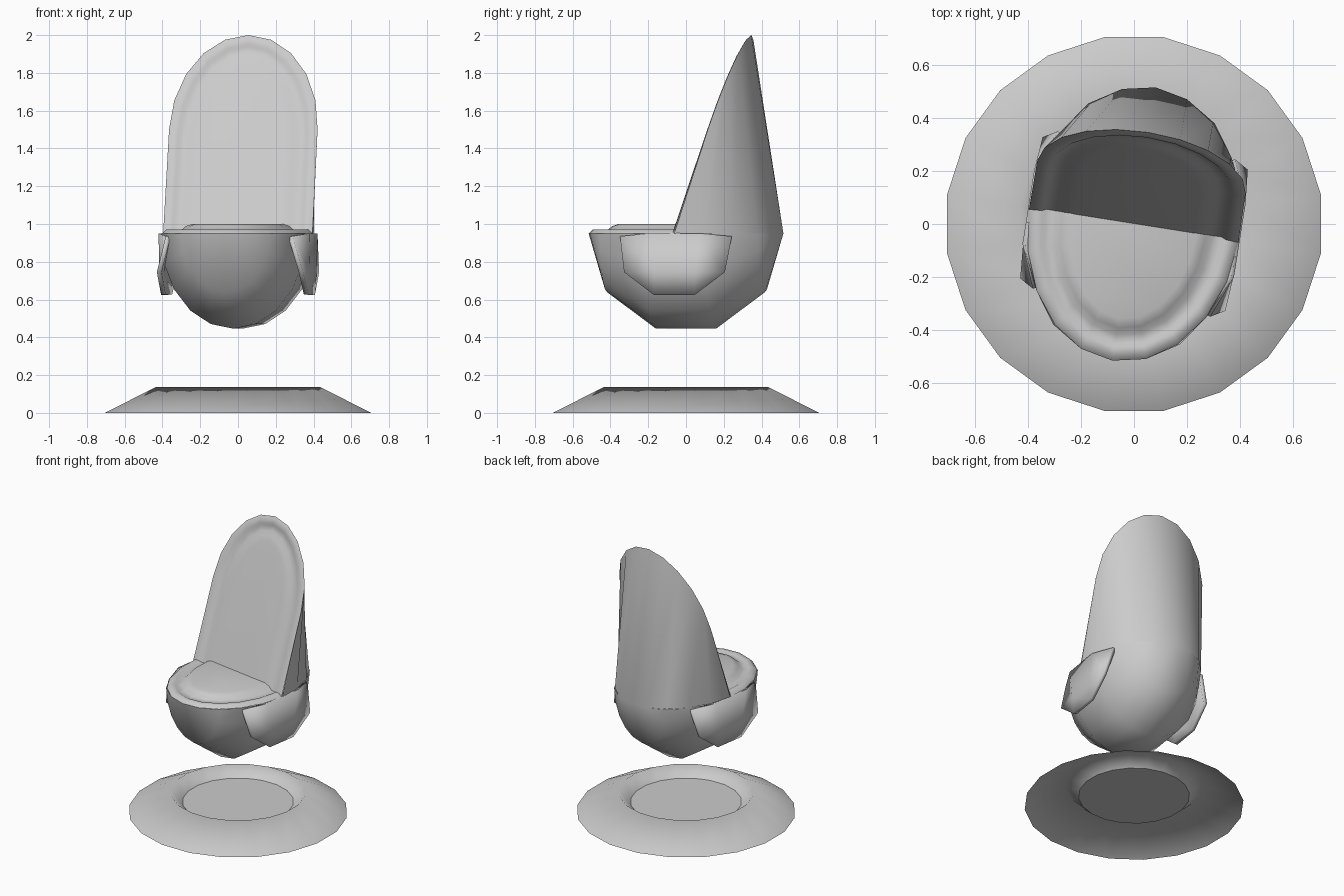
import bpy, bmesh, math
from mathutils import Vector

if "Cube" in bpy.data.objects:
    bpy.data.objects.remove(bpy.data.objects["Cube"])

TURN = math.radians(-9)          # the whole model is swivelled slightly
RX, RY, RIM = 0.40, 0.522, 0.95  # half width, half depth, rim height
SEAT = 0.97
SLOPE = 2.943                    # steepness of the backrest plane
STEP = math.pi / 10

grey = bpy.data.materials.new("light grey")
grey.use_nodes = True
grey.diffuse_color = (0.6, 0.6, 0.6, 1)
grey.node_tree.nodes["Principled BSDF"].inputs["Base Color"].default_value = (0.6, 0.6, 0.6, 1)


def finish(name, bm, angle):
    bmesh.ops.remove_doubles(bm, verts=bm.verts, dist=0.0005)
    bmesh.ops.recalc_face_normals(bm, faces=bm.faces)
    mesh = bpy.data.meshes.new(name)
    bm.to_mesh(mesh)
    bm.free()
    mesh.materials.append(grey)
    obj = bpy.data.objects.new(name, mesh)
    bpy.context.collection.objects.link(obj)
    obj.rotation_euler.z = TURN
    bpy.ops.object.select_all(action='DESELECT')
    obj.select_set(True)
    bpy.context.view_layer.objects.active = obj
    bpy.ops.object.shade_smooth_by_angle(angle=math.radians(angle))
    return obj


def loft(bm, rings, closed):
    rows = [[bm.verts.new(p) for p in ring] for ring in rings]
    n = len(rows[0])
    for a, b in zip(rows, rows[1:]):
        for i in range(n if closed else n - 1):
            j = (i + 1) % n
            bm.faces.new((a[i], a[j], b[j], b[i]))
    return rows


def circle(radius, z):
    return [(radius * math.cos(i * STEP), radius * math.sin(i * STEP), z) for i in range(20)]


# Floor base: a thin sloping ring that dips to a disc in the middle
bm = bmesh.new()
loft(bm, [circle(r, z) for r, z in ((0.714, 0), (0.438, 0.138), (0.362, 0.07))], True)
base = finish("base_ring", bm, 80)
if base.data.polygons[0].normal.z < 0:
    base.data.flip_normals()
bm = bmesh.new()
bm.faces.new([bm.verts.new(p) for p in circle(0.362, 0.07)])
finish("base_disc", bm, 30)


# Outlines of the seat front and of the arched backrest, as (x, y)
turns = [(math.cos(i * STEP), math.sin(i * STEP)) for i in range(11)]
seat_edge = [(RX * c, -RY * s) for c, s in turns]
back_edge = [(0.398 * c, (1.5 + 0.5 * s - SEAT) / SLOPE) for c, s in turns]

# Pod body: rounded bowl with a back wall rising to the arched edge
bm = bmesh.new()
for lat in range(6):
    a = lat * math.pi / 5
    for c, s in turns:
        bm.verts.new((0.412 * math.sin(a) * c, RY * math.cos(a), RIM - 0.53 * math.sin(a) * s))
for x, y, _ in circle(1, 0):
    bm.verts.new((RX * x, RY * y, RIM))
bmesh.ops.remove_doubles(bm, verts=bm.verts, dist=0.0005)
bmesh.ops.convex_hull(bm, input=bm.verts)
lid = [f for f in bm.faces if all(v.co.z > RIM - 0.001 for v in f.verts)]
bmesh.ops.delete(bm, geom=lid, context='FACES')
bmesh.ops.delete(bm, geom=[v for v in bm.verts if not v.link_faces], context='VERTS')
loft(bm, [[(RX * c, RY * s, RIM) for c, s in turns],
          [(x, y, SEAT + SLOPE * y) for x, y in back_edge]], False)
finish("pod_body", bm, 80)


# Padded panels: rim, shallow groove and raised cushion stepping in from the outline
def panel(name, outline, length, slope, normal, tuck, profile):
    bm = bmesh.new()
    rings = []
    for inset, height in profile:
        ring = []
        for x, y in outline:
            x *= 1 - inset / RX
            y *= 1 - inset / length
            ring.append(Vector((x, y, SEAT + slope * y)) + normal * height)
        for index, at in ((0, 0), (-1, len(ring) + 1)):
            end = ring[index].copy()
            end += Vector((0, tuck, slope * tuck))
            ring.insert(at, end)
        rings.append(ring)
    rows = loft(bm, rings, False)
    bm.faces.new(rows[-1])
    panel_obj = finish(name, bm, 70)
    if panel_obj.data.polygons[-1].normal.dot(normal) < 0:
        panel_obj.data.flip_normals()


panel("seat_cushion", seat_edge, RY, 0, Vector((0, 0, 1)), 0.03,
      ((0, -0.02), (0.02, 0), (0.05, 0), (0.065, -0.008), (0.10, -0.004),
       (0.125, 0.018), (0.16, 0.03)))
panel("back_cushion", [(RX, 0)] + back_edge + [(-RX, 0)], 1.09, SLOPE,
      Vector((0, -SLOPE, 1)).normalized(), -0.02,
      ((0, 0), (0.02, 0.006), (0.05, 0.004), (0.065, -0.006), (0.10, -0.004),
       (0.13, 0.004), (0.17, 0.008)))


# Side flaps: thin plates standing off the bowl, mirrored left and right
for side, name in ((1, "left_flap"), (-1, "right_flap")):
    bm = bmesh.new()
    rows = loft(bm, [[(side * x, y, z) for x, y, z in row] for row in (
        ((0.34, -0.3, 0.935), (0.404, -0.14, 0.95), (0.404, 0.14, 0.95), (0.34, 0.3, 0.935)),
        ((0.392, -0.27, 0.745), (0.404, -0.11, 0.745), (0.404, 0.11, 0.745), (0.392, 0.27, 0.745)),
    )], False)
    a, b, c, d = rows[1]
    e, f = [bm.verts.new((side * 0.395, y, 0.625)) for y in (-0.11, 0.11)]
    bm.faces.new((a, b, e))
    bm.faces.new((b, c, f, e))
    bm.faces.new((c, d, f))
    flap = finish(name, bm, 40)
    if flap.data.polygons[1].normal.x * side < 0:
        flap.data.flip_normals()
    plate = flap.modifiers.new("thickness", 'SOLIDIFY')
    plate.thickness = 0.025
    plate.offset = -1
